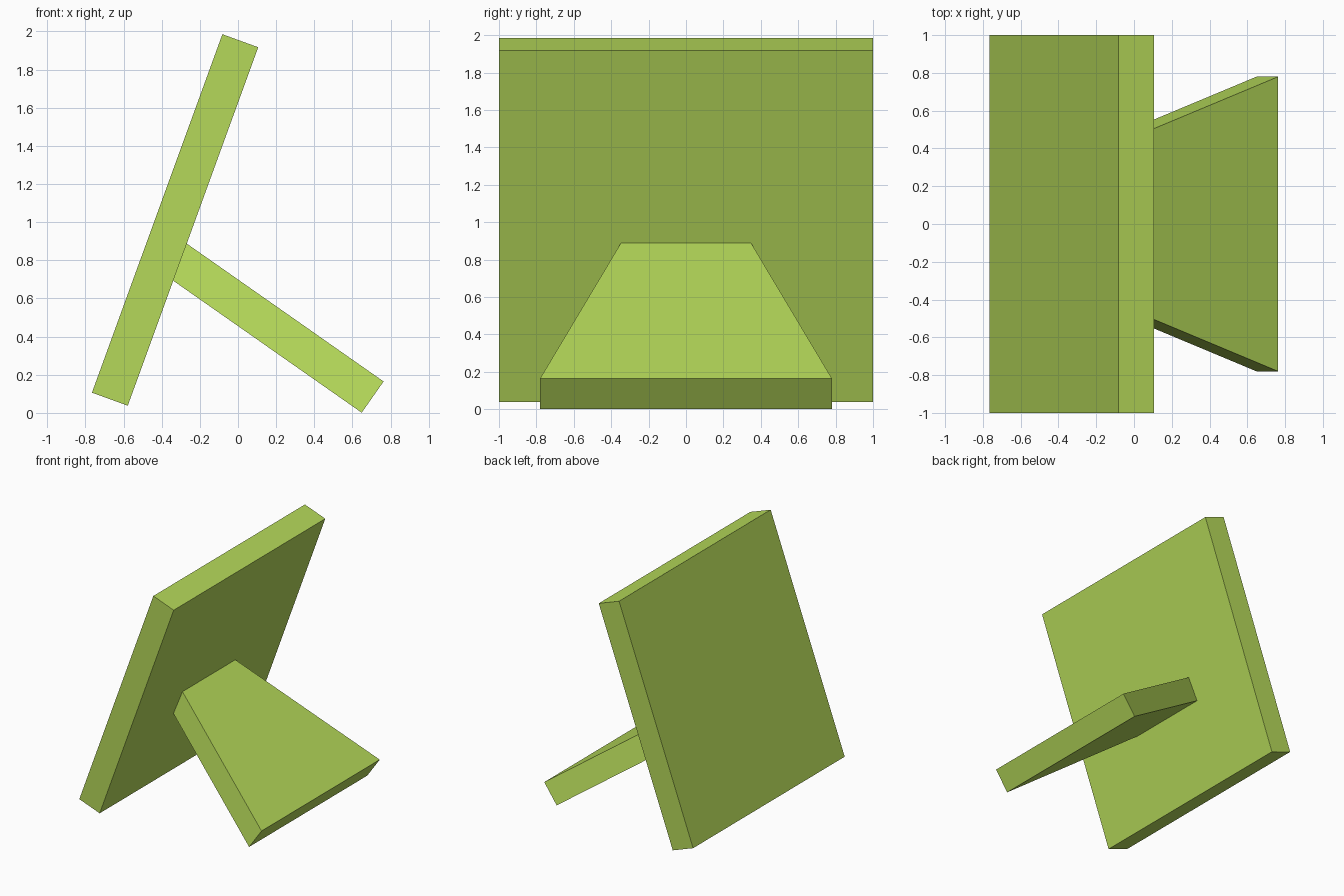
import bpy
import bmesh
from math import radians
from mathutils import Matrix, Vector

if "Cube" in bpy.data.objects:
    bpy.data.objects.remove(bpy.data.objects["Cube"])

green = bpy.data.materials.new("lime_green")
green.diffuse_color = (0.46, 0.69, 0.10, 1)
green.use_nodes = True
green.node_tree.nodes["Principled BSDF"].inputs["Base Color"].default_value = green.diffuse_color


def slab(name, length, thickness, half_start, half_end, tilt, origin):
    """Slab running along local +x from origin, width tapering along y."""
    bm = bmesh.new()
    bmesh.ops.create_cube(bm, size=2)
    for v in bm.verts:
        half = half_end if v.co.x > 0 else half_start
        v.co = Vector(((v.co.x + 1) / 2 * length, v.co.y * half, v.co.z * thickness / 2))
    mesh = bpy.data.meshes.new(name)
    bm.to_mesh(mesh)
    bm.free()
    mesh.materials.append(green)
    obj = bpy.data.objects.new(name, mesh)
    obj.matrix_world = Matrix.Translation(origin) @ Matrix.Rotation(radians(-tilt), 4, 'Y')
    bpy.context.collection.objects.link(obj)
    return obj


# Square panel leaning back 20 degrees
slab("panel", 2.0, 0.2, 1.0, 1.0, 70, (-0.672, 0, 0.072))

# Tapered prop, wide at the foot, its narrow end set into the panel
slab("support_leg", 1.30, 0.2, 0.78, 0.335, 145, (0.706, 0, 0.083))
